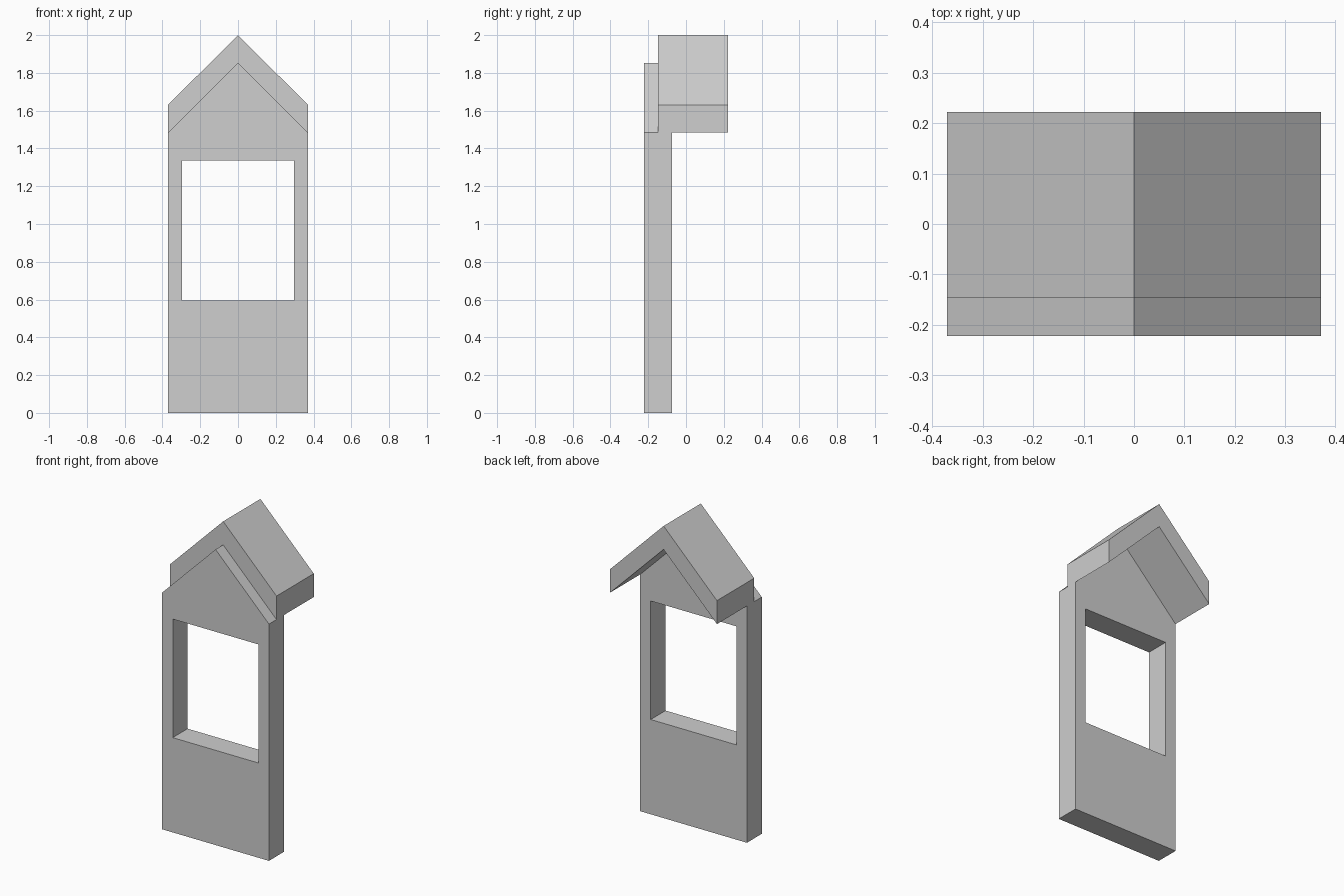
import bpy
import bmesh

cube = bpy.data.objects.get("Cube")
if cube:
    bpy.data.objects.remove(cube, do_unlink=True)

grey = bpy.data.materials.new("light_grey")
grey.use_nodes = True
colour = (0.62, 0.62, 0.62, 1)
grey.diffuse_color = colour
grey.node_tree.nodes["Principled BSDF"].inputs["Base Color"].default_value = colour

HALF_WIDTH = 0.37
EAVE, RIDGE = 1.484, 1.853
ROOF_RISE = 0.147


def mirrored_prism(name, outline, front, back):
    """Extrude the +x half of a profile along y, open at x = 0, and mirror it."""
    bm = bmesh.new()
    near = [bm.verts.new((x, front, z)) for x, z in outline]
    far = [bm.verts.new((x, back, z)) for x, z in outline]
    bm.faces.new(near)
    bm.faces.new(far[::-1])
    for i in range(len(outline)):
        j = (i + 1) % len(outline)
        if outline[i][0] or outline[j][0]:  # leave the centre plane open
            bm.faces.new((near[j], near[i], far[i], far[j]))
    bmesh.ops.recalc_face_normals(bm, faces=bm.faces)
    mesh = bpy.data.meshes.new(name)
    bm.to_mesh(mesh)
    bm.free()
    mesh.materials.append(grey)
    obj = bpy.data.objects.new(name, mesh)
    bpy.context.collection.objects.link(obj)
    mirror = obj.modifiers.new("mirror", "MIRROR")
    mirror.use_clip = True
    return obj


# Gabled wall with a rectangular window opening
WIN_X, SILL, HEAD = 0.297, 0.594, 1.337
mirrored_prism("gable_wall", [
    (0, 0), (HALF_WIDTH, 0), (HALF_WIDTH, EAVE), (0, RIDGE),
    (0, HEAD), (WIN_X, HEAD), (WIN_X, SILL), (0, SILL)], -0.222, -0.075)

# Thick pitched roof resting on the gable and overhanging the back
mirrored_prism("pitched_roof", [
    (0, RIDGE), (HALF_WIDTH, EAVE),
    (HALF_WIDTH, EAVE + ROOF_RISE), (0, RIDGE + ROOF_RISE)], -0.147, 0.222)
